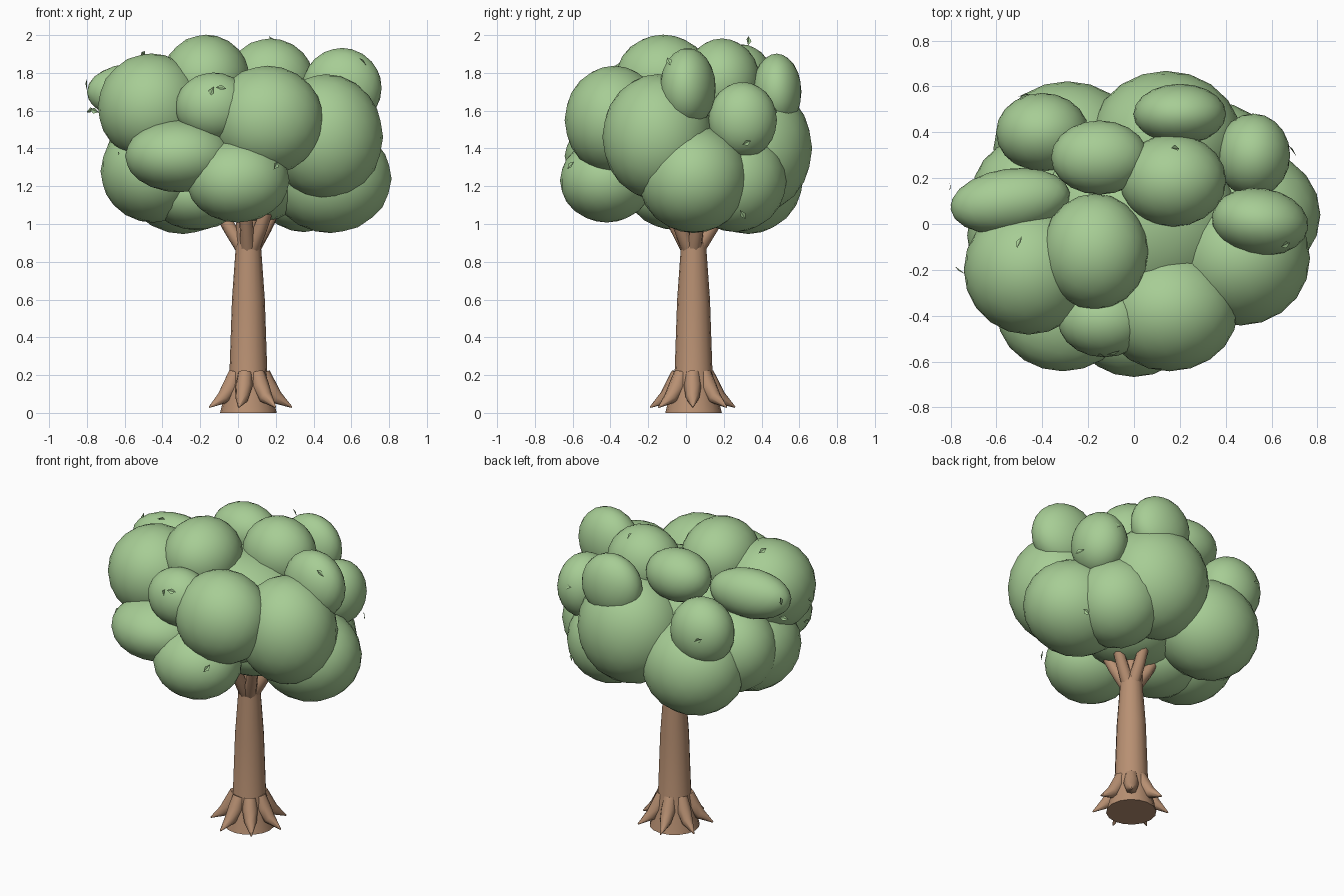
import bpy, bmesh, math, random
from mathutils import Vector, Matrix

random.seed(4)
cube = bpy.data.objects.get("Cube")
if cube:
    bpy.data.objects.remove(cube, do_unlink=True)


def material(name, rgb):
    m = bpy.data.materials.new(name)
    m.use_nodes = True
    colour = (*rgb, 1)
    m.diffuse_color = colour
    bsdf = next(n for n in m.node_tree.nodes if n.type == "BSDF_PRINCIPLED")
    bsdf.inputs["Base Color"].default_value = colour
    return m


LEAF = material("leaf_green", (.385, .61, .3))
BARK = material("bark_brown", (.48, .28, .17))


def finish(name, bm, mat, smooth=True):
    bmesh.ops.recalc_face_normals(bm, faces=bm.faces[:])
    mesh = bpy.data.meshes.new(name)
    bm.to_mesh(mesh)
    bm.free()
    mesh.materials.append(mat)
    ob = bpy.data.objects.new(name, mesh)
    bpy.context.collection.objects.link(ob)
    if smooth:
        bpy.ops.object.select_all(action="DESELECT")
        ob.select_set(True)
        bpy.context.view_layer.objects.active = ob
        bpy.ops.object.shade_smooth_by_angle(angle=math.radians(50))


def tube(bm, path, radii, sides, horizontal=False):
    """Skin circular rings along a path and cap both ends."""
    pts = [Vector(p) for p in path]
    rings = []
    for i, (p, r) in enumerate(zip(pts, radii)):
        along = pts[min(i + 1, len(pts) - 1)] - pts[max(i - 1, 0)]
        rot = Matrix() if horizontal else along.to_track_quat("Z", "Y").to_matrix().to_4x4()
        ring = []
        for k in range(sides):
            a = math.tau * k / sides
            ring.append(bm.verts.new(p + rot @ Vector((r * math.cos(a), r * math.sin(a), 0))))
        rings.append(ring)
    for lo, hi in zip(rings, rings[1:]):
        for k in range(sides):
            n = (k + 1) % sides
            bm.faces.new((lo[k], lo[n], hi[n], hi[k]))
    bm.faces.new(rings[0][::-1])
    bm.faces.new(rings[-1])


# Trunk with a flared foot
AXIS = Vector((.055, .035, 0))
bm = bmesh.new()
tube(bm, [AXIS + Vector((0, .005, z)) for z in (0, .1, .22, .6, .88, 1.2)],
     [.15, .125, .1, .087, .067, .06], 16, True)
finish("trunk", bm, BARK)

# Roots: tapering spurs that hug the trunk, then sweep outward
bm = bmesh.new()
ROOTS = 7
for i in range(ROOTS):
    a = math.tau * i / ROOTS
    path = [AXIS + Vector((d * math.cos(a), d * math.sin(a), z))
            for d, z in ((.075, .21), (.105, .14), (.15, .08), (.23, .03))]
    tube(bm, path, [.04, .046, .036, .004], 8)
finish("roots", bm, BARK)

# Branches forking into the crown
bm = bmesh.new()
for dx, dy in ((-.2, .04), (.18, .05), (-.02, -.17), (.03, .2), (.13, -.13)):
    tube(bm, [AXIS + Vector((dx * t, dy * t, z)) for t, z in ((.1, .86), (.5, .98), (1, 1.16))],
         [.042, .036, .03], 8)
finish("branches", bm, BARK)


def clump(name, centre, radii, turn=0):
    """One ellipsoid of foliage, optionally turned about z (degrees)."""
    bm = bmesh.new()
    m = (Matrix.Translation(centre) @ Matrix.Rotation(math.radians(turn), 4, "Z")
         @ Matrix.Diagonal((*radii, 1)))
    bmesh.ops.create_icosphere(bm, subdivisions=3, radius=1.01, matrix=m)
    finish("foliage_" + name, bm, LEAF)


# Crest of the crown
clump("top_front", (-.17, -.12, 1.77), (.23, .25, .23))
clump("top_rear_right", (.17, .19, 1.76), (.23, .2, .22))
clump("top_rear_left", (-.15, .29, 1.79), (.21, .16, .16))
clump("upper_back", (.2, .48, 1.7), (.2, .13, .2))
clump("upper_right", (.55, .01, 1.72), (.21, .145, .21), turn=-8)
clump("upper_left", (-.54, .1, 1.7), (.26, .14, .15), turn=8)

# Middle of the crown
clump("rear_left", (-.4, .4, 1.53), (.2, .17, .21))
clump("rear_right", (.52, .3, 1.55), (.16, .18, .2))
clump("mid_left", (-.46, -.2, 1.62), (.28, .28, .28))
clump("mid_front", (.155, -.38, 1.55), (.295, .26, .285))
clump("small_front", (-.13, -.42, 1.62), (.2, .16, .18))
clump("mid_right", (.465, -.15, 1.46), (.3, .29, .33))
clump("big_back", (.14, .36, 1.4), (.33, .305, .345))
clump("crown_core", (0, 0, 1.45), (.46, .4, .34))

# Skirt and underside of the crown
clump("low_right", (.49, .04, 1.24), (.32, .29, .285))
clump("low_front_left", (-.31, -.39, 1.36), (.285, .25, .19))
clump("low_front", (0, -.42, 1.23), (.27, .245, .22))
clump("low_left", (-.45, -.05, 1.28), (.275, .31, .27))
clump("low_left_rear", (-.44, .13, 1.33), (.265, .25, .27))
clump("low_rear_left", (-.29, .33, 1.25), (.32, .29, .3))
clump("low_rear_right", (.35, .26, 1.23), (.27, .27, .27))
clump("under_left", (-.22, -.05, 1.16), (.25, .25, .19))
clump("under_middle", (.08, .06, 1.22), (.3, .28, .21))

# Loose leaves: small folded diamonds facing outward from the crown
LEAVES = [
    (-.5, -.08, 1.9), (.18, .33, 1.97), (.66, -.09, 1.86), (-.14, -.57, 1.7),
    (-.09, -.56, 1.72), (-.8, .16, 1.74), (-.78, .1, 1.6), (-.76, -.2, 1.6),
    (-.48, .56, 1.55), (.53, .47, 1.6), (.69, .32, 1.43), (-.63, -.35, 1.37),
    (.2, -.61, 1.31), (.62, .3, 1.05),
]
LENGTH, WIDTH, FOLD = .03, .016, .006
bm = bmesh.new()
for p in LEAVES:
    outward = Vector(p) - Vector((0, 0, 1.45))
    rot = outward.to_track_quat("Z", "Y").to_matrix() @ Matrix.Rotation(random.uniform(0, math.tau), 3, "Z")
    rot = rot @ Matrix.Rotation(random.uniform(-.8, .8), 3, "X")
    corners = ((0, LENGTH, 0), (-WIDTH, 0, FOLD), (0, -LENGTH, 0), (WIDTH, 0, FOLD))
    tip, left, tail, right = [bm.verts.new(Vector(p) + rot @ Vector(c)) for c in corners]
    bm.faces.new((tip, left, tail))
    bm.faces.new((tip, tail, right))
finish("loose_leaves", bm, LEAF, smooth=False)
